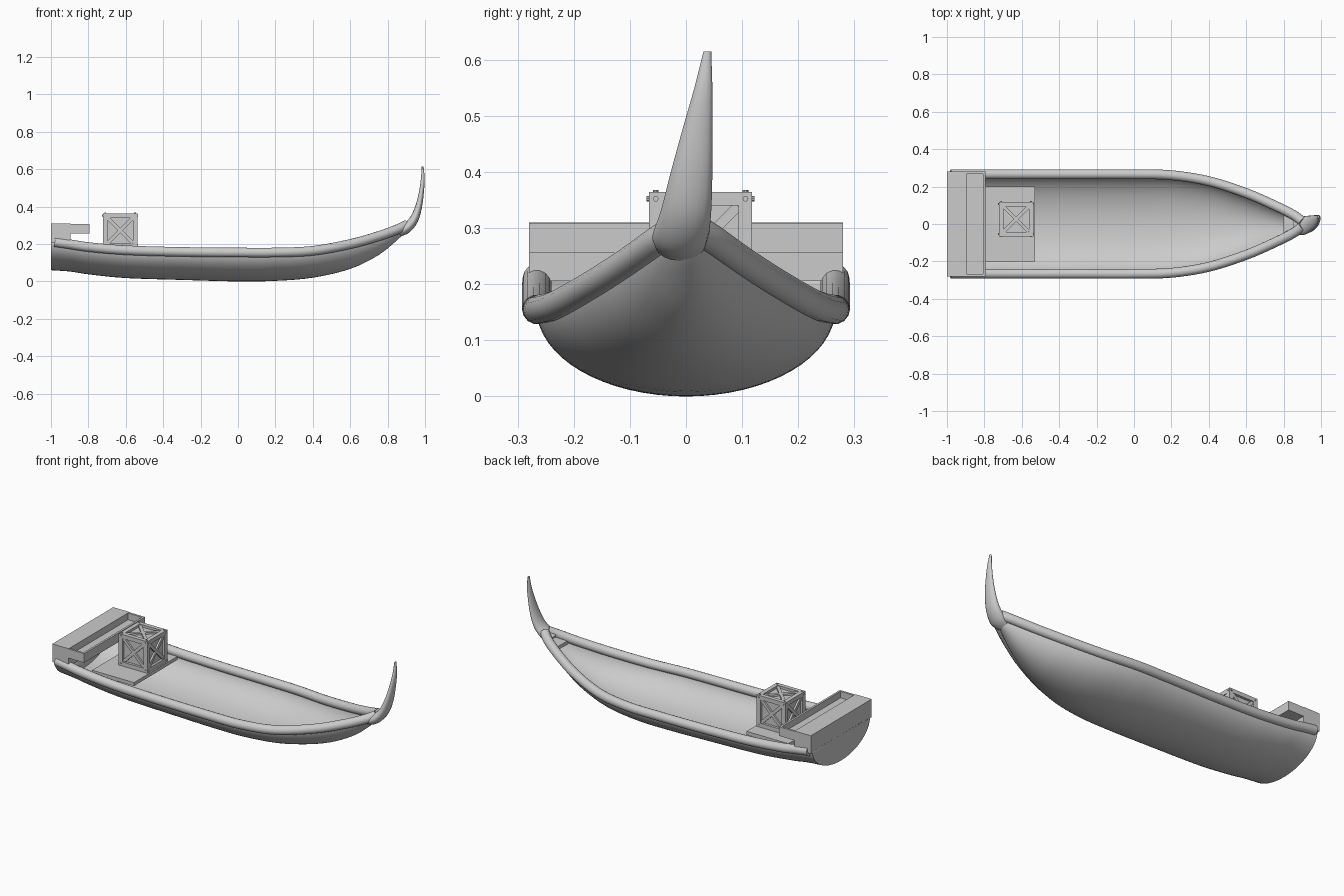
import bpy, bmesh, math
from mathutils import Vector, Matrix

if "Cube" in bpy.data.objects:
    bpy.data.objects.remove(bpy.data.objects["Cube"])


def make_object(name, bm, smooth=None):
    me = bpy.data.meshes.new(name)
    bm.to_mesh(me)
    bm.free()
    ob = bpy.data.objects.new(name, me)
    bpy.context.collection.objects.link(ob)
    if smooth:
        bpy.ops.object.select_all(action='DESELECT')
        ob.select_set(True)
        bpy.context.view_layer.objects.active = ob
        bpy.ops.object.shade_smooth_by_angle(angle=math.radians(smooth))
    return ob


def add_box(bm, lo, hi, rot=None):
    lo, hi = Vector(lo), Vector(hi)
    size = hi - lo
    m = Matrix.Translation((lo + hi) / 2)
    if rot:
        m = m @ rot
    bmesh.ops.create_cube(bm, size=1, matrix=m @ Matrix.Diagonal((*size, 1)))


def smooth_path(points, steps):
    """Catmull-Rom through the key points."""
    pts = [Vector(p) for p in points]
    pts = [2 * pts[0] - pts[1]] + pts + [2 * pts[-1] - pts[-2]]
    out = []
    for a, b, c, d in zip(pts, pts[1:], pts[2:], pts[3:]):
        for i in range(steps):
            t = i / steps
            out.append(0.5 * (2 * b + (c - a) * t + (2 * a - 5 * b + 4 * c - d) * t**2
                              + (3 * b - a - 3 * c + d) * t**3))
    return out + [pts[-2]]


def loft(rings, closed):
    bm = bmesh.new()
    vs = [[bm.verts.new(p) for p in r] for r in rings]
    n = len(rings[0])
    for a, b in zip(vs, vs[1:]):
        for j in range(n if closed else n - 1):
            k = (j + 1) % n
            bm.faces.new((a[k], b[k], b[j], a[j]))
    bm.faces.new(vs[0][::-1])
    if closed:
        bm.faces.new(vs[-1])
        bmesh.ops.recalc_face_normals(bm, faces=bm.faces)
    return bm


# Hull stations: x, half width, sheer height, keel height
stations = smooth_path([
    (-1, .265, .213, .060), (-.9, .266, .199, .053), (-.8, .266, .184, .038),
    (-.6, .266, .167, .018), (-.3, .266, .158, .008), (0, .266, .155, 0),
    (.2, .261, .155, .003), (.4, .229, .164, .02), (.6, .165, .200, .067),
    (.75, .100, .242, .14), (.85, .050, .278, .22), (.9, .014, .302, .27)], 5)

# Hull shell with flat transom
rings = []
for x, w, s, k in stations:
    ts = [math.pi * (j / 32 - .5) for j in range(33)]
    rings.append([(x, w * math.sin(t), s - (s - k) * math.cos(t)) for t in ts])
hull = make_object("hull", loft(rings, False), 40)
mod = hull.modifiers.new("shell", 'SOLIDIFY')
mod.thickness = .01

# Round rails along the sheer
for side, name in ((1, "left_rail"), (-1, "right_rail")):
    cu = bpy.data.curves.new(name, 'CURVE')
    cu.dimensions = '3D'
    cu.bevel_depth = .026
    cu.bevel_resolution = 5
    cu.use_fill_caps = True
    sp = cu.splines.new('POLY')
    path = stations[1:]
    sp.points.add(len(path) - 1)
    for p, (x, w, s, k) in zip(sp.points, path):
        p.co = (x, side * w, s, 1)
    sp.use_smooth = True
    bpy.context.collection.objects.link(bpy.data.objects.new(name, cu))

# Curved bow horn: centre x, y, z, half width, half thickness
keys = smooth_path([
    (.86, -.01, .265, .042, .026), (.90, -.01, .285, .050, .028),
    (.94, .000, .330, .045, .024), (.966, .010, .400, .037, .018),
    (.981, .021, .480, .026, .013), (.988, .031, .550, .016, .010),
    (.987, .038, .614, .007, .005)], 4)
rings = []
for i, (x, y, z, w, h) in enumerate(keys):
    p, q = keys[max(i - 1, 0)], keys[min(i + 1, len(keys) - 1)]
    d = Vector((q[0] - p[0], 0, q[2] - p[2])).normalized()
    nrm = Vector((d.z, 0, -d.x))
    ring = []
    for j in range(16):
        a = math.tau * j / 16
        ring.append(Vector((x, y + w * math.cos(a), z)) + nrm * h * math.sin(a))
    rings.append(ring)
make_object("bow_horn", loft(rings, True), 50)

# Small triangular bow deck
bm = bmesh.new()
tri = [bm.verts.new(p) for p in ((.80, -.07, .255), (.89, -.015, .285),
                                 (.89, .015, .285), (.80, .07, .255))]
face = bm.faces.new(tri)
ext = bmesh.ops.extrude_face_region(bm, geom=[face])
bmesh.ops.translate(bm, vec=(0, 0, -.02),
                    verts=[v for v in ext['geom'] if isinstance(v, bmesh.types.BMVert)])
bmesh.ops.recalc_face_normals(bm, faces=bm.faces)
make_object("bow_deck", bm)

# Stern block and the shallow tray in front of it
bm = bmesh.new()
add_box(bm, (-1, -.28, .205), (-.895, .28, .31))
make_object("stern_block", bm)
bm = bmesh.new()
add_box(bm, (-.895, -.28, .255), (-.795, .28, .27))
add_box(bm, (-.807, -.28, .27), (-.795, .28, .308))
for s in (-1, 1):
    add_box(bm, (-.895, s * .274 - .006, .27), (-.807, s * .274 + .006, .308))
make_object("stern_tray", bm)

# Floor board under the crate
bm = bmesh.new()
add_box(bm, (-.8, -.2, .16), (-.53, .2, .18))
make_object("floor_board", bm)

# Crate: recessed core, edge beams, crossed braces and corner pegs
centre = Vector((-.63, .026, .272))
H, B = .092, .024
bm = bmesh.new()
c = H - .014
add_box(bm, (-c, -c, -c), (c, c, c))
for axis in range(3):
    for s in (-1, 1):
        for t in (-1, 1):
            lo, hi = [0] * 3, [0] * 3
            lo[axis], hi[axis] = -H, H
            for k, sg in (((axis + 1) % 3, s), ((axis + 2) % 3, t)):
                lo[k], hi[k] = sorted((sg * H, sg * (H - B)))
            add_box(bm, lo, hi)
faces = [Matrix.Rotation(math.pi / 2 * i, 4, 'Z') for i in range(4)]
faces += [Matrix.Rotation(math.pi / 2 * s, 4, 'Y') for s in (-1, 1)]
for rot in faces:
    for s in (-1, 1):
        m = rot @ Matrix.Translation((c + .003, 0, 0)) @ Matrix.Rotation(s * math.pi / 4, 4, 'X')
        bmesh.ops.create_cube(bm, size=1, matrix=m @ Matrix.Diagonal((.014, .018, .19, 1)))
        for t in (-1, 1):
            e = H - B / 2
            peg = rot @ Matrix.Translation((H, s * e, t * e)) @ Matrix.Rotation(math.pi / 2, 4, 'Y')
            bmesh.ops.create_cone(bm, cap_ends=True, segments=10, radius1=.005,
                                  radius2=.005, depth=.008, matrix=peg)
crate = make_object("crate", bm)
crate.location = centre
